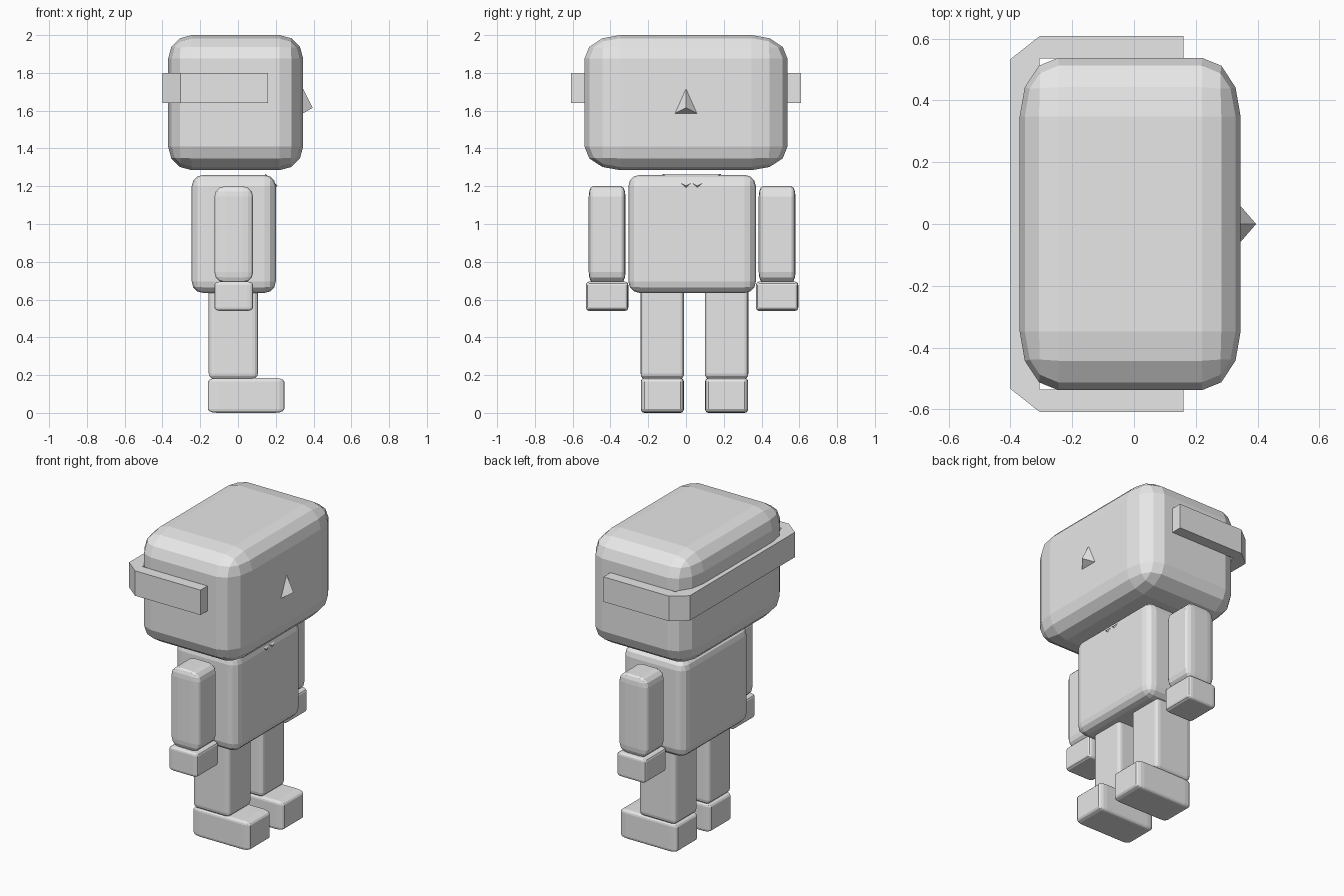
import bpy
import bmesh
from mathutils import Vector

if "Cube" in bpy.data.objects:
    bpy.data.objects.remove(bpy.data.objects["Cube"])

grey = bpy.data.materials.new("light_grey")
grey.diffuse_color = (0.8, 0.8, 0.8, 1)
grey.use_nodes = True
grey.node_tree.nodes["Principled BSDF"].inputs["Base Color"].default_value = grey.diffuse_color


def add_object(name, bm):
    bmesh.ops.recalc_face_normals(bm, faces=bm.faces)
    mesh = bpy.data.meshes.new(name)
    bm.to_mesh(mesh)
    bm.free()
    mesh.materials.append(grey)
    obj = bpy.data.objects.new(name, mesh)
    bpy.context.collection.objects.link(obj)
    return obj


def rounded_box(name, xs, ys, zs, radii, segments=3):
    """Box between limits, rounded by a separate radius along each axis."""
    lo, hi = Vector((xs[0], ys[0], zs[0])), Vector((xs[1], ys[1], zs[1]))
    size, r = hi - lo, Vector(radii)
    bm = bmesh.new()
    bmesh.ops.create_cube(bm, size=1)
    bmesh.ops.scale(bm, vec=[s / k for s, k in zip(size, r)], verts=bm.verts)
    bmesh.ops.bevel(bm, geom=bm.edges[:], offset=1, offset_type='OFFSET',
                    segments=segments, profile=0.5, affect='EDGES')
    bmesh.ops.scale(bm, vec=r, verts=bm.verts)
    bmesh.ops.translate(bm, vec=(lo + hi) / 2, verts=bm.verts)
    return add_object(name, bm)


def prism(name, outline, offset):
    """Flat outline extruded along an offset."""
    bm = bmesh.new()
    face = bm.faces.new([bm.verts.new(p) for p in outline])
    ext = bmesh.ops.extrude_face_region(bm, geom=[face], use_keep_orig=True)
    moved = [v for v in ext["geom"] if isinstance(v, bmesh.types.BMVert)]
    bmesh.ops.translate(bm, vec=offset, verts=moved)
    return add_object(name, bm)


# Head and torso
rounded_box("head", (-0.37, 0.345), (-0.5375, 0.5375), (1.285, 2.0), (0.125, 0.19, 0.125))
rounded_box("torso", (-0.245, 0.20), (-0.305, 0.37), (0.635, 1.26), (0.06, 0.06, 0.06))

# Headband wrapped around the back of the head
half = [(0.16, 0.535), (0.16, 0.608), (-0.305, 0.608), (-0.40, 0.533)]
band = half + [(x, -y) for x, y in reversed(half)] + [(-0.305, -0.535), (-0.305, 0.535)]
prism("headband", [(x, y, 1.64) for x, y in band], (0, 0, 0.16))

# Pointed nose
bm = bmesh.new()
tip, top, left, right = [bm.verts.new(p) for p in (
    (0.395, 0, 1.615), (0.343, 0, 1.72), (0.343, -0.06, 1.585), (0.343, 0.06, 1.585))]
for tri in ((tip, top, left), (tip, right, top), (tip, left, right), (top, right, left)):
    bm.faces.new(tri)
add_object("nose", bm)

# Two overlapping collar flaps on the chest's upper edge
for side, s in (("right", -1), ("left", 1)):
    flap = [(0.135, 0.03 + s * 0.155, 1.252), (0.197, 0.03 + s * 0.03, 1.19),
            (0.135, 0.03 - s * 0.09, 1.252)]
    prism("collar_" + side, flap, (0.012, 0, 0.012))

# Arms, hands, legs and feet
for side, s in (("right", -1), ("left", 1)):
    a, l = 0.0325 + s * 0.45, 0.045 + s * 0.17
    rounded_box("arm_" + side, (-0.125, 0.08), (a - 0.0975, a + 0.0975), (0.69, 1.2),
                (0.055, 0.022, 0.055))
    rounded_box("hand_" + side, (-0.125, 0.08), (a - 0.112, a + 0.112), (0.54, 0.695),
                (0.03, 0.016, 0.018))
    rounded_box("leg_" + side, (-0.155, 0.105), (l - 0.115, l + 0.115), (0.18, 0.68),
                (0.028, 0.02, 0.028))
    rounded_box("foot_" + side, (-0.16, 0.245), (l - 0.114, l + 0.114), (0, 0.185),
                (0.05, 0.018, 0.02))
